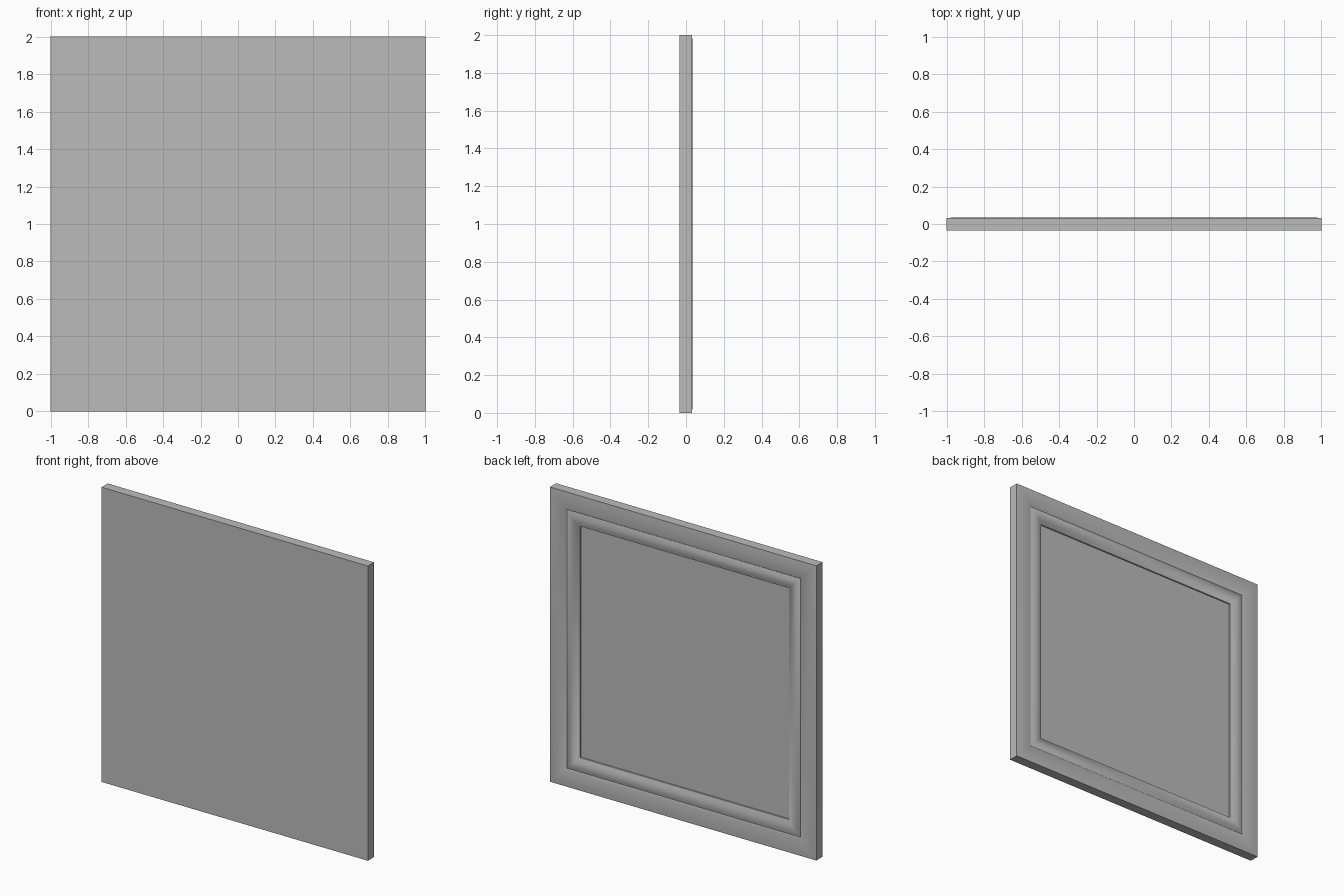
import bpy, bmesh, math

if "Cube" in bpy.data.objects:
    bpy.data.objects.remove(bpy.data.objects["Cube"])

grey = bpy.data.materials.new("plain grey")
grey.diffuse_color = (0.5, 0.5, 0.5, 1)
grey.use_nodes = True
grey.node_tree.nodes["Principled BSDF"].inputs["Base Color"].default_value = grey.diffuse_color


def square_loft(name, profile, closed=False):
    """Sweep (inset, y) points round a 2 x 2 square with mitred corners.
    Closed profiles make a ring; open ones are capped at both ends."""
    bm = bmesh.new()
    rings = []
    for inset, y in profile:
        h = 1 - inset
        rings.append([bm.verts.new((sx * h, y, 1 + sz * h))
                      for sx, sz in ((-1, -1), (1, -1), (1, 1), (-1, 1))])
    pairs = list(zip(rings, rings[1:]))
    if closed:
        pairs.append((rings[-1], rings[0]))
    else:
        bm.faces.new(rings[0])
        bm.faces.new(rings[-1])
    for a, b in pairs:
        for i in range(4):
            j = (i + 1) % 4
            bm.faces.new((a[i], a[j], b[j], b[i]))
    bmesh.ops.recalc_face_normals(bm, faces=bm.faces)
    mesh = bpy.data.meshes.new(name)
    bm.to_mesh(mesh)
    bm.free()
    mesh.materials.append(grey)
    ob = bpy.data.objects.new(name, mesh)
    bpy.context.collection.objects.link(ob)
    bpy.ops.object.select_all(action='DESELECT')
    ob.select_set(True)
    bpy.context.view_layer.objects.active = ob
    bpy.ops.object.shade_smooth_by_angle(angle=math.radians(35))
    return ob


def arch(x0, x1, y0, y1, rise, n=8):
    """Rounded bead from (x0, y0) to (x1, y1)."""
    return [(x0 + (x1 - x0) * i / n,
             y0 + (y1 - y0) * i / n + rise * math.sin(math.pi * i / n))
            for i in range(n + 1)]


# Flat board closing the front
square_loft("front_board", [(0, -0.035), (0, -0.01)])

# Moulding on the back: wide outer bead, narrow inner bead, then a step down
moulding = [(0, -0.01)]
moulding += arch(0.0, 0.115, 0.031, 0.028, 0.0055)
moulding += arch(0.122, 0.205, 0.024, 0.020, 0.013)
moulding += [(0.215, 0.016), (0.218, -0.01)]
square_loft("frame_moulding", moulding, closed=True)

# Recessed centre panel
square_loft("centre_panel", [(0.21, -0.01), (0.21, 0.008)])
